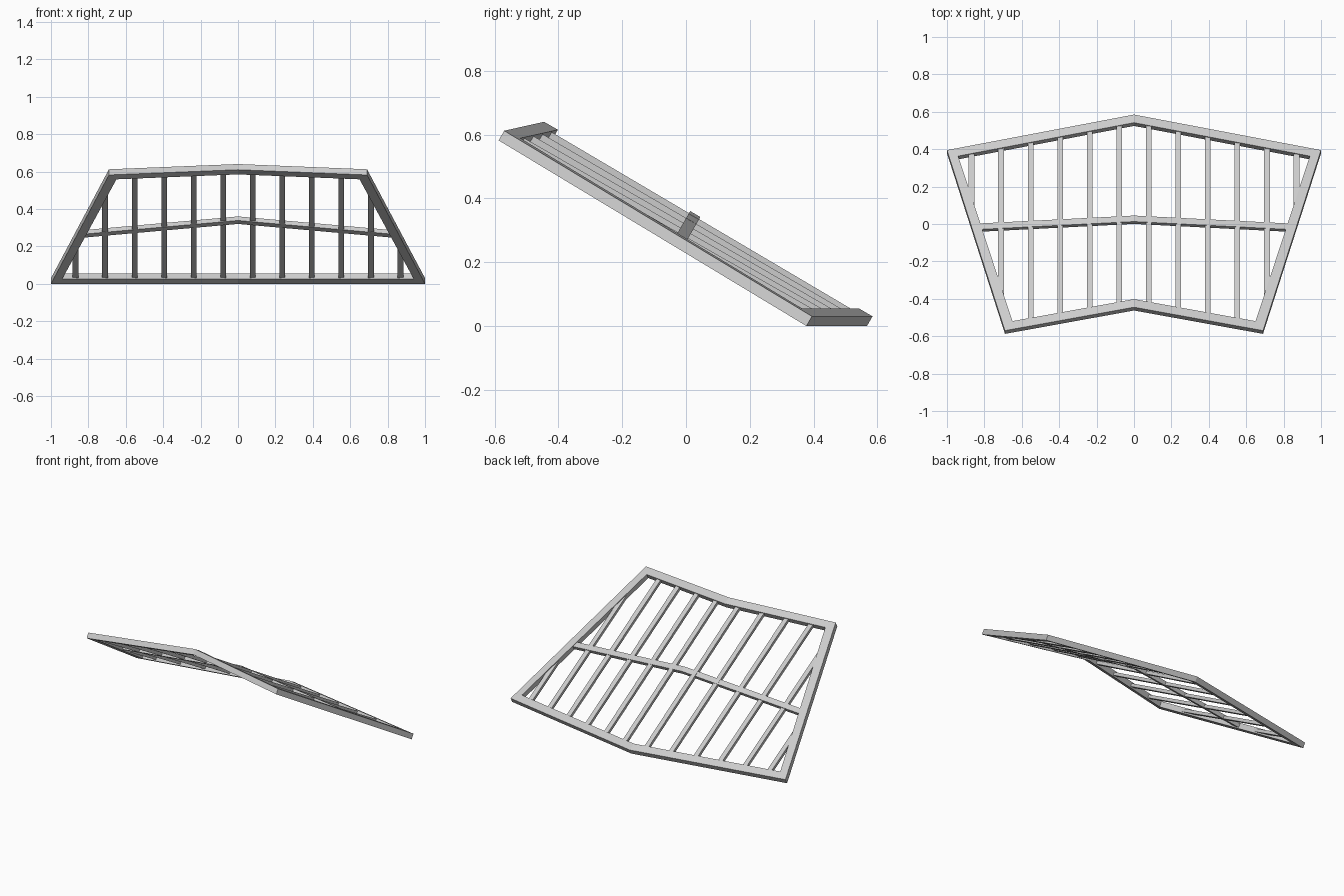
import bpy, bmesh
from mathutils import Vector

cube = bpy.data.objects.get("Cube")
if cube:
    bpy.data.objects.remove(cube, do_unlink=True)

grey = bpy.data.materials.new("light_grey")
grey.use_nodes = True
grey.diffuse_color = (0.6, 0.6, 0.6, 1)
grey.node_tree.nodes["Principled BSDF"].inputs["Base Color"].default_value = (0.6, 0.6, 0.6, 1)

normal = Vector((0, 0.5, 0.866))    # across the thickness of the sloping panel
down = Vector((0, 0.866, -0.5))     # down the slope


def sweep(name, pairs, thick, closed=False):
    """Beam through pairs of (outer, inner) top points, thickened downwards."""
    bm = bmesh.new()
    rings = []
    for a, b in pairs:
        pts = (a, b, b - normal * thick, a - normal * thick)
        rings.append([bm.verts.new(p) for p in pts])
    for i in range(len(rings) if closed else len(rings) - 1):
        r, s = rings[i], rings[(i + 1) % len(rings)]
        for k in range(4):
            m = (k + 1) % 4
            bm.faces.new((r[k], r[m], s[m], s[k]))
    if not closed:
        bm.faces.new(rings[0])
        bm.faces.new(rings[-1][::-1])
    bmesh.ops.recalc_face_normals(bm, faces=bm.faces)
    mesh = bpy.data.meshes.new(name)
    bm.to_mesh(mesh)
    bm.free()
    mesh.materials.append(grey)
    obj = bpy.data.objects.new(name, mesh)
    bpy.context.collection.objects.link(obj)
    return obj


def flip(p):
    return Vector((-p.x, p.y, p.z))


# Outer frame: six mitred corners, folded along the middle
width, thick = 0.05, 0.035
back_mid = Vector((0, 0.585, 0.03))
back_end = Vector((1, 0.395, 0.03))
front_end = Vector((0.69, -0.57, 0.612))
front_mid = Vector((0, -0.445, 0.64))
back_in = back_end.lerp(back_mid, 0.06) - down * width
front_in = front_end.lerp(front_mid, 0.058) + down * width
half = [(back_end, back_in), (front_end, front_in)]
mirrored = [(flip(a), flip(b)) for a, b in reversed(half)]
frame = ([(back_mid, back_mid - down * width)] + half
         + [(front_mid, front_mid + down * width)] + mirrored)
sweep("outer_frame", frame, thick, closed=True)

# Middle crossbar, bent at the centre
bar_mid = Vector((0, 0.013, 0.36))
bar_end = Vector((0.845, -0.03, 0.285))
bar = [(p, p + down * 0.037) for p in (bar_end, bar_mid, flip(bar_end))]
sweep("middle_crossbar", bar, 0.025)

# Slats running down the slope, the outer ones ending in the side rails
rail_back = (back_end + back_in) / 2
rail_front = (front_end + front_in) / 2
for i in range(6):
    x = 0.079 + 0.158 * i
    start = back_mid.lerp(back_end, x) - down * width / 2
    if x < rail_front.x:
        end = front_mid.lerp(front_end, x / front_end.x) + down * width / 2
    else:
        t = (rail_back.x - x) / (rail_back.x - rail_front.x)
        end = rail_back.lerp(rail_front, t)
    side = Vector((0.015, 0, 0))
    pairs = [(p - side - normal * 0.006, p + side - normal * 0.006) for p in (start, end)]
    sweep(f"left_slat_{i + 1}", pairs, 0.02)
    sweep(f"right_slat_{i + 1}", [(flip(a), flip(b)) for a, b in pairs], 0.02)
